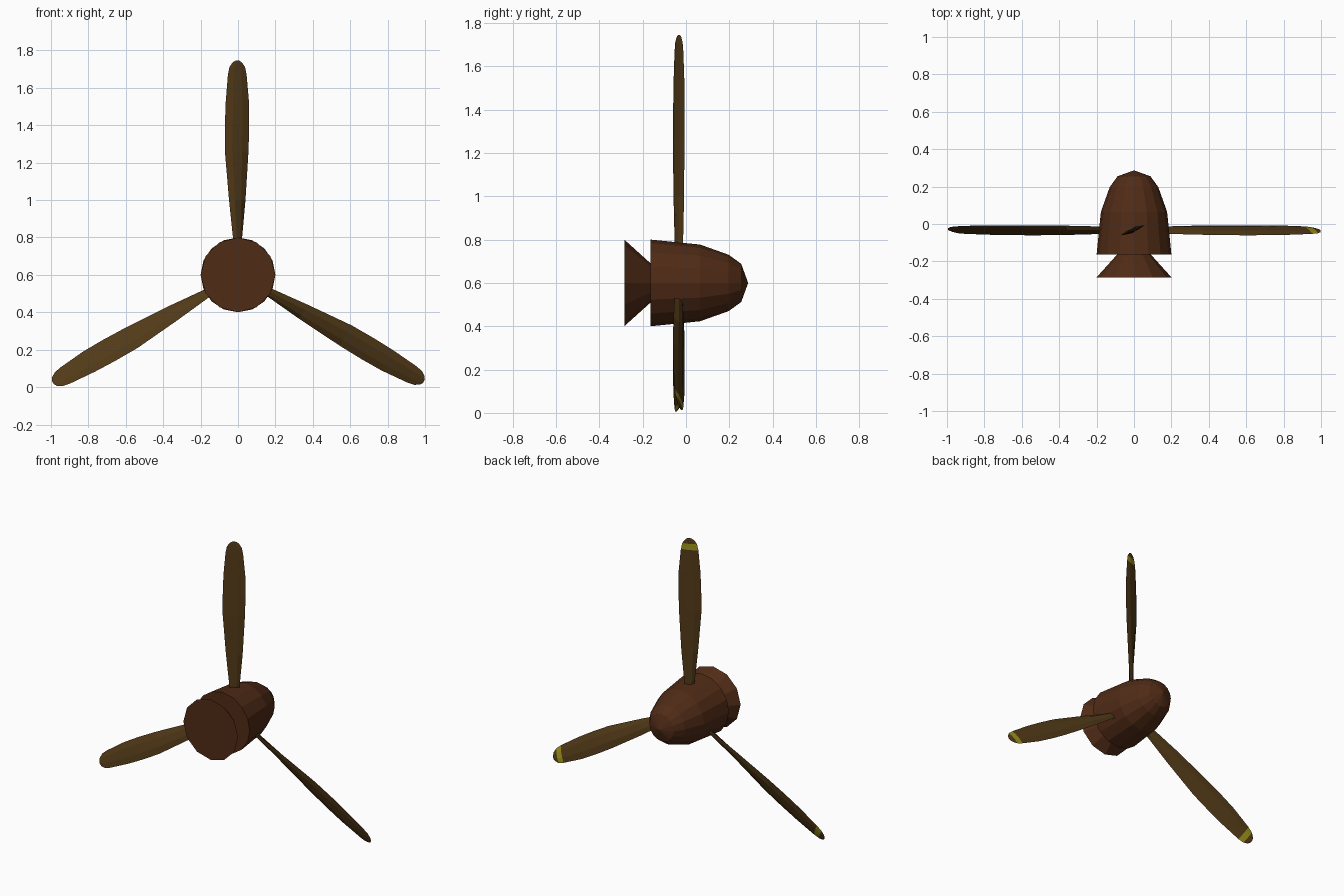
import bpy, bmesh, math
from mathutils import Matrix

if "Cube" in bpy.data.objects:
    bpy.data.objects.remove(bpy.data.objects["Cube"])

HUB_Z = 0.6


def material(name, rgb):
    m = bpy.data.materials.new(name)
    m.diffuse_color = (*rgb, 1)
    m.use_nodes = True
    m.node_tree.nodes["Principled BSDF"].inputs["Base Color"].default_value = m.diffuse_color
    return m


hub_mat = material("hub_brown", (0.08, 0.024, 0.008))
blade_mat = material("blade_wood", (0.085, 0.042, 0.009))
stripe_mat = material("tip_yellow", (0.32, 0.28, 0.01))


def loft(name, rings, mats, stripe=None):
    """Skin a list of rings; a one-point ring closes to a tip."""
    bm = bmesh.new()
    loops = [[bm.verts.new(p) for p in ring] for ring in rings]
    n = len(loops[0])
    bm.faces.new(loops[0])
    for k, (a, b) in enumerate(zip(loops, loops[1:])):
        for i in range(n):
            j = (i + 1) % n
            if len(b) == 1:
                f = bm.faces.new((a[i], a[j], b[0]))
            else:
                f = bm.faces.new((a[i], a[j], b[j], b[i]))
            if stripe and k == stripe[0] and i in stripe[1]:
                f.material_index = 1
    if len(loops[-1]) > 1:
        bm.faces.new(loops[-1])
    bmesh.ops.recalc_face_normals(bm, faces=bm.faces)
    me = bpy.data.meshes.new(name)
    bm.to_mesh(me)
    bm.free()
    for m in mats:
        me.materials.append(m)
    ob = bpy.data.objects.new(name, me)
    bpy.context.collection.objects.link(ob)
    return ob


def lathe(name, profile, sides):
    """Turn (y, radius) points around the propeller shaft."""
    rings = []
    for y, r in profile:
        if r == 0:
            rings.append([(0, y, HUB_Z)])
        else:
            rings.append([(r * math.sin(2 * math.pi * i / sides), y,
                           HUB_Z + r * math.cos(2 * math.pi * i / sides))
                          for i in range(sides)])
    return loft(name, rings, [hub_mat])


# Spinner nose and the flared mounting cone in front of it
lathe("spinner", [(-0.163, 0.2), (0.065, 0.177), (0.197, 0.13),
                  (0.255, 0.088), (0.287, 0)], 16)
lathe("mounting_cone", [(-0.285, 0.2), (-0.163, 0.09), (-0.15, 0.08)], 12)

# Blade stations: radius, left edge, right edge, pitch in degrees, half thickness
stations = [(0.14, -0.025, 0.020, 40, 0.012), (0.20, -0.027, 0.022, 39, 0.012),
            (0.40, -0.048, 0.040, 29, 0.011), (0.66, -0.070, 0.056, 23, 0.010),
            (0.80, -0.070, 0.060, 22, 0.009), (0.92, -0.066, 0.059, 22, 0.008),
            (1.07, -0.054, 0.046, 22, 0.006), (1.11, -0.046, 0.038, 22, 0.005),
            (1.135, -0.030, 0.022, 22, 0.004), (1.145, -0.014, 0.008, 22, 0.002)]
# Section: back side first, then front side
section = [(-1, 0), (-0.4, 1), (0.4, 1), (1, 0), (0.4, -0.8), (-0.4, -0.8)]

rings = []
for r, left, right, pitch, t in stations:
    a = math.radians(pitch)
    ring = []
    for u, v in section:
        x = (left + right) / 2 + u * (right - left) / 2
        ring.append((x - v * t * math.sin(a),
                     -0.031 + x * math.tan(a) + v * t * math.cos(a), r))
    rings.append(ring)

# Three blades, each with a yellow tip band on its back
for k in range(3):
    blade = loft(f"blade_{k + 1}", rings, [blade_mat, stripe_mat], (6, (0, 1, 2)))
    blade.matrix_world = (Matrix.Translation((0, 0, HUB_Z))
                          @ Matrix.Rotation(math.radians(120 * k), 4, 'Y'))
